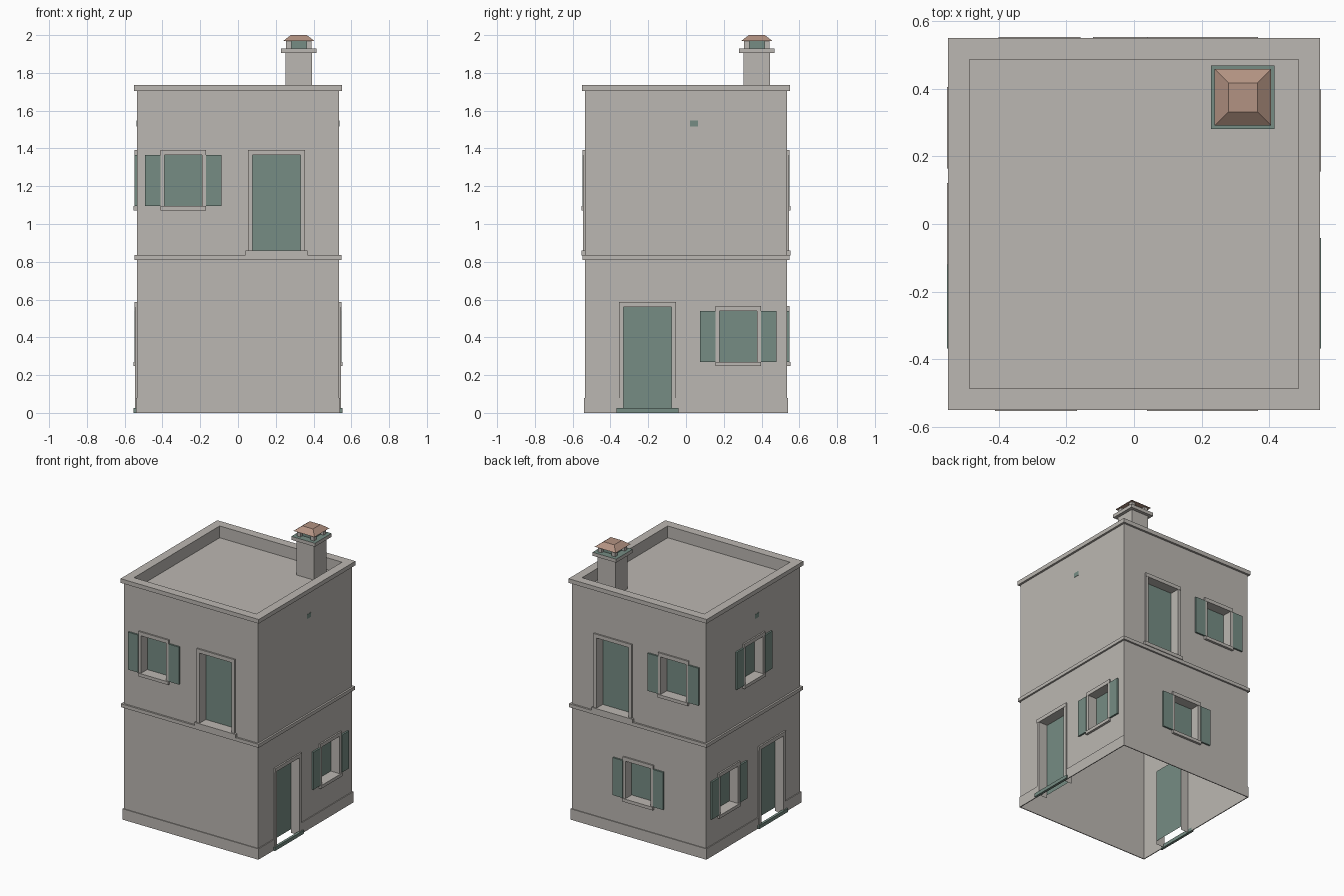
import bpy, bmesh
from mathutils import Vector

cube = bpy.data.objects.get("Cube")
if cube:
    bpy.data.objects.remove(cube, do_unlink=True)


def material(name, rgb):
    m = bpy.data.materials.new(name)
    m.use_nodes = True
    m.diffuse_color = (*rgb, 1)
    m.node_tree.nodes["Principled BSDF"].inputs["Base Color"].default_value = (*rgb, 1)
    return m


PLASTER = material("warm grey plaster", (0.5, 0.475, 0.445))
GREEN = material("grey green paint", (0.18, 0.265, 0.23))
CLAY = material("terracotta", (0.45, 0.29, 0.225))

WALL, FRAME, SILL, GLASS = 0.535, 0.545, 0.553, 0.475
SIDES = ("front", "back", "left", "right")


def place(side, u, d, z):
    """u runs along the wall, d is the distance out from the middle."""
    return Vector({"front": (u, -d, z), "back": (u, d, z),
                   "left": (-d, u, z), "right": (d, u, z)}[side])


def finish(bm, name, *mats):
    mesh = bpy.data.meshes.new(name)
    bm.to_mesh(mesh)
    bm.free()
    for m in mats:
        mesh.materials.append(m)
    obj = bpy.data.objects.new(name, mesh)
    bpy.context.collection.objects.link(obj)
    return obj


def add_box(bm, a, b):
    """Add a box between two opposite corners."""
    geo = bmesh.ops.create_cube(bm, size=1)
    a, b = Vector(a), Vector(b)
    for v in geo["verts"]:
        v.co = [(p + q) / 2 + c * abs(q - p) for p, q, c in zip(a, b, v.co)]


def box(name, a, b, mat):
    bm = bmesh.new()
    add_box(bm, a, b)
    return finish(bm, name, mat)


def quad(bm, points, toward):
    """Add a face whose normal looks toward a point."""
    f = bm.faces.new([bm.verts.new(p) for p in points])
    f.normal_update()
    if f.normal.dot(toward - f.calc_center_median()) < 0:
        f.normal_flip()


def slab(bm, side, u0, u1, z0, z1, d0, d1):
    add_box(bm, place(side, u0, d0, z0), place(side, u1, d1, z1))


def ring(name, d0, d1, z0, z1):
    """A square band all round the house."""
    bm = bmesh.new()
    for side in SIDES:
        reach = d1 if side in ("front", "back") else d0
        slab(bm, side, -reach, reach, z0, z1, d0, d1)
    return finish(bm, name, PLASTER)


# Openings per wall: (kind, centre, floor height)
OPENINGS = {
    "front": [("window", -0.29, 1.095), ("balcony_door", 0.203, 0.86)],
    "back": [("window", -0.28, 1.095), ("balcony_door", 0.203, 0.86), ("window", 0, 0.27)],
    "left": [("window", 0.285, 0.27), ("entrance", -0.205, 0), ("window", 0, 1.095)],
    "right": [("window", 0.277, 0.27), ("entrance", -0.205, 0)],
}
SIZES = {"window": (0.1, 0.27), "balcony_door": (0.127, 0.505), "entrance": (0.127, 0.56)}


def build_wall(side):
    holes = [(c - SIZES[k][0], c + SIZES[k][0], z, z + SIZES[k][1])
             for k, c, z in OPENINGS[side]]
    us = sorted({-WALL, WALL, *(u for h in holes for u in h[:2])})
    zs = sorted({0, 1.71, *(z for h in holes for z in h[2:])})
    bm = bmesh.new()
    for u0, u1 in zip(us, us[1:]):
        for z0, z1 in zip(zs, zs[1:]):
            u, z = (u0 + u1) / 2, (z0 + z1) / 2
            if any(h[0] < u < h[1] and h[2] < z < h[3] for h in holes):
                continue
            quad(bm, [place(side, p, WALL, q) for p, q in
                      ((u0, z0), (u1, z0), (u1, z1), (u0, z1))], place(side, u, 2, z))
    # Reveals leading back to the glass
    for u0, u1, z0, z1 in holes:
        mid = place(side, (u0 + u1) / 2, (WALL + GLASS) / 2, (z0 + z1) / 2)
        edges = [(u0, z0, u0, z1), (u1, z0, u1, z1), (u0, z1, u1, z1)]
        if z0 > 0:
            edges.append((u0, z0, u1, z0))
        for a, b, c, d in edges:
            quad(bm, [place(side, a, FRAME, b), place(side, c, FRAME, d),
                      place(side, c, GLASS, d), place(side, a, GLASS, b)], mid)
    bmesh.ops.remove_doubles(bm, verts=bm.verts, dist=0.0001)
    finish(bm, side + "_wall", PLASTER)


def build_opening(side, kind, c, z, number):
    label = f"{side}_{kind}_{number}"
    half, height = SIZES[kind]
    top, back = z + height, WALL + 0.001
    trim = 0.021 if kind == "window" else 0.024
    outer = half + trim
    foot = 0.025 if kind == "entrance" else z

    # Recessed panel
    bm = bmesh.new()
    quad(bm, [place(side, c + s * half, GLASS, h) for s, h in
              ((-1, foot), (1, foot), (1, top), (-1, top))], place(side, c, 2, z))
    finish(bm, label + "_panel", GREEN)

    # Raised surround
    bm = bmesh.new()
    for s in (-1, 1):
        slab(bm, side, c + s * half, c + s * outer, foot, top, back, FRAME)
    slab(bm, side, c - outer, c + outer, top, top + 0.027, back, FRAME + 0.002)
    if kind == "window":
        slab(bm, side, c - outer, c + outer, z - 0.023, z, back, SILL)
    elif kind == "balcony_door":
        slab(bm, side, c - 0.164, c + 0.164, z - 0.026, z, back, SILL)
    finish(bm, label + "_surround", PLASTER)

    if kind == "window":
        bm = bmesh.new()
        for s in (-1, 1):
            slab(bm, side, c + s * outer, c + s * (outer + 0.081), z, top, back, FRAME + 0.003)
        finish(bm, label + "_shutters", GREEN)
    elif kind == "entrance":
        bm = bmesh.new()
        slab(bm, side, c - 0.164, c + 0.164, 0, 0.025, WALL, SILL)
        finish(bm, label + "_step", GREEN)


def build_plinth(side):
    reach = 0.541 if side in ("front", "back") else WALL
    stops = [-reach, reach]
    for kind, c, z in OPENINGS[side]:
        if kind == "entrance":
            stops += [c - 0.151, c + 0.151]
    stops.sort()
    bm = bmesh.new()
    for u0, u1 in zip(stops[::2], stops[1::2]):
        slab(bm, side, u0, u1, 0, 0.078, WALL, 0.541)
    finish(bm, side + "_plinth", PLASTER)


for side in SIDES:
    build_wall(side)
    build_plinth(side)
    for n, (kind, c, z) in enumerate(OPENINGS[side], 1):
        build_opening(side, kind, c, z, n)

# Small vents on the side walls
for side, u in (("right", 0.042), ("left", -0.042)):
    box(side + "_vent", place(side, u - 0.022, WALL, 1.517),
        place(side, u + 0.022, WALL + 0.002, 1.549), GREEN)

# Floor band, parapet and roof
ring("floor_band", WALL, 0.548, 0.81, 0.835)
ring("parapet", 0.487, 0.533, 1.645, 1.706)
ring("cornice", 0.487, 0.55, 1.705, 1.735)
box("roof_deck", (-0.53, -0.53, 1.64), (0.53, 0.53, 1.65), PLASTER)

# Chimney
CX, CY = 0.322, 0.375


def chimney_box(name, half, z0, z1, mat):
    return box(name, (CX - half, CY - half, z0), (CX + half, CY + half, z1), mat)


chimney_box("chimney_shaft", 0.071, 1.645, 1.91, PLASTER)
collar = chimney_box("chimney_collar", 0.094, 1.905, 1.93, PLASTER)
collar.data.materials.append(GREEN)
for face in collar.data.polygons:
    face.material_index = int(face.normal.z > 0.5)
chimney_box("chimney_flue", 0.045, 1.93, 1.97, GREEN)

bm = bmesh.new()
for sx in (-1, 1):
    for sy in (-1, 1):
        add_box(bm, (CX + sx * 0.04, CY + sy * 0.04, 1.93),
                (CX + sx * 0.068, CY + sy * 0.068, 1.97))
finish(bm, "chimney_posts", PLASTER)

cap = chimney_box("chimney_cap", 0.084, 1.968, 2.0, CLAY)
for v in cap.data.vertices:
    if v.co.z > 1.99:
        v.co.x = CX + (v.co.x - CX) * 0.51
        v.co.y = CY + (v.co.y - CY) * 0.51
